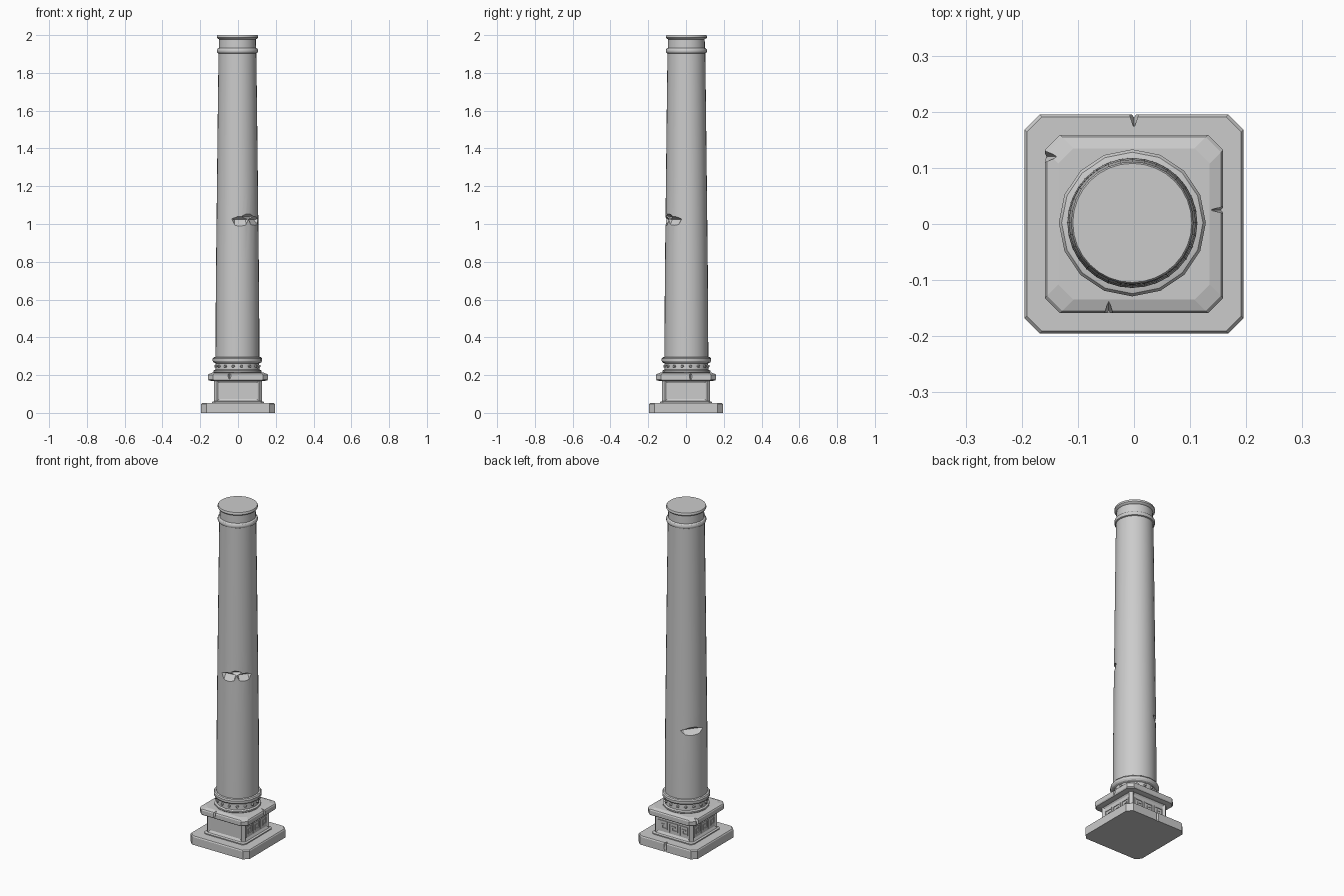
import bpy, bmesh, math
from mathutils import Matrix, Vector

if "Cube" in bpy.data.objects:
    bpy.data.objects.remove(bpy.data.objects["Cube"], do_unlink=True)

stone = bpy.data.materials.new("grey stone")
stone.use_nodes = True
GREY = (0.6, 0.6, 0.6, 1)
stone.diffuse_color = GREY
stone.node_tree.nodes["Principled BSDF"].inputs["Base Color"].default_value = GREY


def finish(bm, name):
    bmesh.ops.recalc_face_normals(bm, faces=bm.faces[:])
    mesh = bpy.data.meshes.new(name)
    bm.to_mesh(mesh)
    bm.free()
    mesh.materials.append(stone)
    obj = bpy.data.objects.new(name, mesh)
    bpy.context.collection.objects.link(obj)
    return obj


def select(obj):
    bpy.ops.object.select_all(action='DESELECT')
    obj.select_set(True)
    bpy.context.view_layer.objects.active = obj


def smooth(obj, angle=35):
    select(obj)
    bpy.ops.object.shade_smooth_by_angle(angle=math.radians(angle))


def loft(bm, rings):
    """Skin a stack of equal rings and close both ends."""
    rings = [[bm.verts.new(p) for p in ring] for ring in rings]
    n = len(rings[0])
    sides = []
    for a, b in zip(rings, rings[1:]):
        for i in range(n):
            j = (i + 1) % n
            sides.append(bm.faces.new((a[i], a[j], b[j], b[i])))
    bm.faces.new(rings[0][::-1])
    bm.faces.new(rings[-1])
    return sides


def slab(name, profile, chamfer):
    """Square block with cut corners; profile lists (half width, z)."""
    bm = bmesh.new()
    rings = []
    for h, z in profile:
        c = h - chamfer
        rings.append([(c, -h, z), (h, -c, z), (h, c, z), (c, h, z),
                      (-c, h, z), (-h, c, z), (-h, -c, z), (-c, -h, z)])
    loft(bm, rings)
    return finish(bm, name)


def lathe(name, profile, n=16, centre=(-0.003, 0.002)):
    bm = bmesh.new()
    loft(bm, [[(centre[0] + r * math.cos(math.tau * i / n),
                centre[1] + r * math.sin(math.tau * i / n), z)
               for i in range(n)] for r, z in profile])
    return finish(bm, name)


def chip(target, angle, points, shift=0):
    """Cut a hull of (sideways, outward, z) points from one side."""
    bm = bmesh.new()
    for t, u, z in points:
        bm.verts.new((u, t + shift, z))
    bmesh.ops.convex_hull(bm, input=bm.verts[:])
    bm.transform(Matrix.Rotation(math.radians(angle), 4, 'Z'))
    cutter = finish(bm, "chip_cutter")
    cutter.hide_render = True
    mod = target.modifiers.new("chip", 'BOOLEAN')
    mod.operation = 'DIFFERENCE'
    mod.solver = 'EXACT'
    mod.object = cutter
    select(target)
    bpy.ops.object.modifier_apply(modifier=mod.name)
    bpy.data.objects.remove(cutter, do_unlink=True)


def notch(target, angle, shift, u, z0, z1, wide):
    """Thin wedge-shaped crack in the rim of a slab."""
    pts = [(0, u - 0.025, z1 + 0.01), (0, u - 0.005, z0)]
    pts += [(s * wide, u + 0.01, z) for s in (-1, 1) for z in (z0, z1 + 0.01)]
    chip(target, angle, pts, shift)


# Plinth
plinth = slab("plinth", [(0.195, 0), (0.195, 0.046), (0.191, 0.052)], 0.027)
notch(plinth, 90, 0, 0.195, 0.0, 0.052, 0.011)

# Pedestal block with a sunken panel on each side
pedestal = slab("pedestal", [(0.137, 0.05), (0.137, 0.058),
                             (0.127, 0.062), (0.127, 0.172)], 0.015)
bm = bmesh.new()
bm.from_mesh(pedestal.data)
bm.faces.ensure_lookup_table()
panels = [f for f in bm.faces
          if max(abs(f.normal.x), abs(f.normal.y)) > 0.99 and f.calc_area() > 0.02]
bmesh.ops.inset_individual(bm, faces=panels, thickness=0.018, depth=-0.008)
bm.to_mesh(pedestal.data)
bm.free()

# Key-pattern relief set into the sunken panels
KEY = [(0, 0), (0, 1), (1, 1), (1, 0.2), (0.4, 0.2), (0.4, 0.65), (0.7, 0.65)]


def key_panel(name, angle):
    bm = bmesh.new()
    size = 0.052
    for k in (-1, 0, 1):
        pts = [Vector((k * 0.068 - size / 2 + x * size, 0.086 + y * size))
               for x, y in KEY]
        for a, b in zip(pts, pts[1:]):
            mid, span = (a + b) / 2, b - a
            dims = (0.005, abs(span.x) + 0.007, abs(span.y) + 0.007)
            bmesh.ops.create_cube(bm, size=1, matrix=Matrix.Translation(
                (0.1205, mid.x, mid.y)) @ Matrix.Diagonal((*dims, 1)))
    bm.transform(Matrix.Rotation(math.radians(angle), 4, 'Z'))
    finish(bm, name)


for side, angle in (("left", 0), ("back", 90), ("right", 180)):
    key_panel(side + "_key_relief", angle)

# Pedestal cap
cap = slab("pedestal_cap", [(0.137, 0.168), (0.155, 0.172), (0.159, 0.178),
                            (0.159, 0.2), (0.155, 0.206), (0.135, 0.213)], 0.027)
notch(cap, 0, 0.025, 0.159, 0.172, 0.21, 0.008)
notch(cap, -90, -0.045, 0.159, 0.18, 0.21, 0.01)
notch(cap, 180, -0.12, 0.159, 0.175, 0.21, 0.014)

# Base moulding: foot, studded band and ring
smooth(lathe("base_moulding", [
    (0.122, 0.21), (0.127, 0.216), (0.127, 0.224), (0.117, 0.229),
    (0.115, 0.262), (0.126, 0.267), (0.131, 0.275), (0.131, 0.287),
    (0.126, 0.294), (0.115, 0.297)]), 30)

bm = bmesh.new()
for i in range(16):
    turn = Matrix.Rotation(math.tau * (i + 0.5) / 16, 4, 'Z')
    place = Matrix.Translation((-0.003, 0.002, 0.247)) @ turn
    bmesh.ops.create_cone(
        bm, cap_ends=True, segments=6, radius1=0.01, radius2=0.006, depth=0.014,
        matrix=place @ Matrix.Translation((0.116, 0, 0))
        @ Matrix.Rotation(math.pi / 2, 4, 'Y'))
finish(bm, "band_studs")

# Tapering shaft with chipped gouges
shaft = lathe("shaft", [(0.116, 0.29), (0.1155, 0.5), (0.113, 0.8), (0.1085, 1.2),
                        (0.104, 1.6), (0.1, 1.91)], 32)


def gouge(angle, top, drop, wide):
    chip(shaft, angle, [
        (-wide, 0.13, top), (wide, 0.13, top), (0, 0.13, top + 0.02),
        (-wide * 0.4, 0.13, top - drop), (wide * 0.4, 0.13, top - drop),
        (-wide * 0.4, 0.083, top - 0.012), (wide * 0.4, 0.083, top - 0.012)])


gouge(-83, 1.035, 0.075, 0.075)
gouge(-36, 1.035, 0.07, 0.07)
gouge(-60, 1.05, 0.04, 0.05)
gouge(143, 0.71, 0.045, 0.105)
smooth(shaft, 25)

# Collar: lower ring, neck and top ring
smooth(lathe("collar", [
    (0.1, 1.903), (0.106, 1.906), (0.109, 1.913), (0.109, 1.921),
    (0.105, 1.928), (0.098, 1.932), (0.097, 1.978), (0.105, 1.982),
    (0.109, 1.987), (0.109, 1.994), (0.106, 2.0)], 32), 30)
